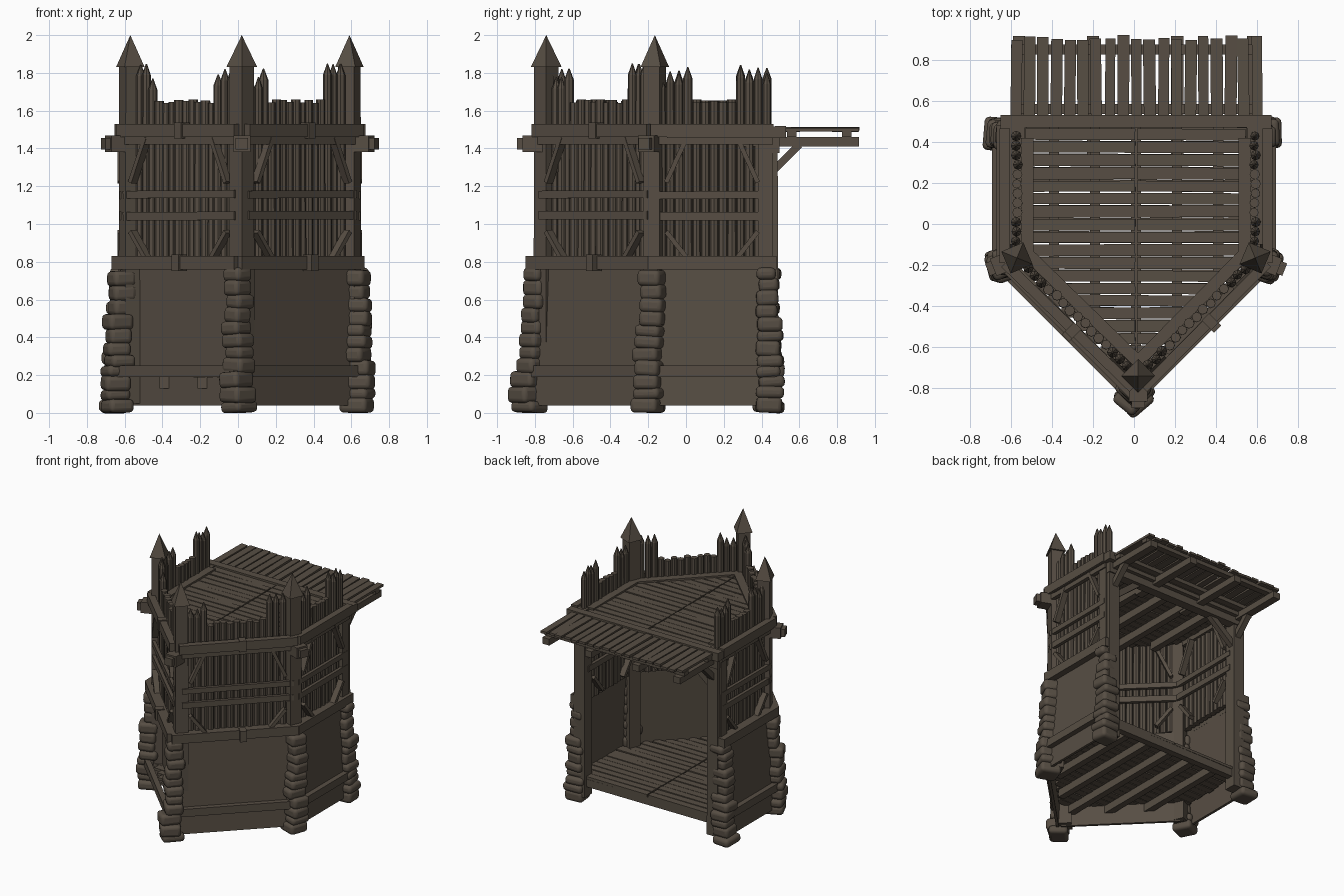
import bpy, bmesh, math, random
from mathutils import Vector as V, Matrix

if "Cube" in bpy.data.objects:
    bpy.data.objects.remove(bpy.data.objects["Cube"])

random.seed(4)
R = random.uniform
wood = bpy.data.materials.new("dark brown wood")
wood.diffuse_color = (0.095, 0.076, 0.057, 1)
wood.use_nodes = True
wood.node_tree.nodes["Principled BSDF"].inputs["Base Color"].default_value = wood.diffuse_color


class Part:
    """Collects solids into one named object."""
    def __init__(self, name):
        self.name, self.bm = name, bmesh.new()

    def beam(self, a, b, w, h, up=(0, 0, 1)):
        a, b = V(a), V(b)
        x = (b - a).normalized()
        y = V(up).cross(x).normalized()
        z = x.cross(y)
        m = Matrix((x * (b - a).length, y * w, z * h)).transposed().to_4x4()
        m.translation = (a + b) / 2
        bmesh.ops.create_cube(self.bm, size=1, matrix=m)

    def cone(self, c, r1, r2, z0, z1, n, rot=0):
        m = Matrix.Translation((c[0], c[1], (z0 + z1) / 2)) @ Matrix.Rotation(rot, 4, 'Z')
        bmesh.ops.create_cone(self.bm, cap_ends=True, segments=n, radius1=r1,
                              radius2=r2, depth=z1 - z0, matrix=m)

    def panel(self, a0, b0, a1, b1, n, t):
        pts = [V(p) for p in (a0, b0, b1, a1)]
        f = [self.bm.verts.new(p) for p in pts]
        k = [self.bm.verts.new(p - n * t) for p in pts]
        self.bm.faces.new(f)
        self.bm.faces.new(k[::-1])
        for i in range(4):
            j = (i + 1) % 4
            self.bm.faces.new((f[j], f[i], k[i], k[j]))

    def done(self, smooth=0):
        bmesh.ops.recalc_face_normals(self.bm, faces=self.bm.faces)
        me = bpy.data.meshes.new(self.name)
        self.bm.to_mesh(me)
        self.bm.free()
        me.materials.append(wood)
        ob = bpy.data.objects.new(self.name, me)
        bpy.context.collection.objects.link(ob)
        if smooth:
            bpy.context.view_layer.objects.active = ob
            ob.select_set(True)
            bpy.ops.object.shade_smooth_by_angle(angle=math.radians(smooth))
            ob.select_set(False)
        return ob


# plan outlines, back left -> front -> back right
def outline(x, yb, ys, yf, cx=0):
    return [V(p) for p in ((cx - x, yb, 0), (cx - x, ys, 0), (cx, yf, 0), (cx + x, ys, 0), (cx + x, yb, 0))]


POST = outline(.58, .44, -.165, -.74, .01)
POST[2].x = .02
FOOT = outline(.66, .47, -.19, -.85)
HEAD = outline(.62, .46, -.18, -.80)
STONE0 = outline(.645, .44, -.2, -.84, -.005)
STONE1 = outline(.62, .43, -.175, -.775, .005)


def at(p, z):
    return V((p.x, p.y, z))


def side(pts, i):
    a, b = pts[i], pts[i + 1]
    d = (b - a).normalized()
    return a, b, d, V((d.y, -d.x, 0))


# rough rounded stone corner piers
p = Part("stone_piers")
for i in range(5):
    z, rot = 0.005, (0, .35, .785, -.35, 0)[i]
    while z < .72:
        t = z / .74
        h = min(R(.05, .08), .765 - z)
        c = STONE0[i].lerp(STONE1[i], t) + V((R(-.012, .012), R(-.012, .012), z + h / 2))
        s = .145 - .04 * t
        m = Matrix.Translation(c) @ Matrix.Rotation(rot + R(-.12, .12), 4, 'Z') @ \
            Matrix.Rotation(R(-.07, .07), 4, 'X') @ \
            Matrix.Diagonal((s + R(-.01, .02), s + R(-.01, .02), h + .008, 1))
        bmesh.ops.create_cube(p.bm, size=1, matrix=m)
        z += h
ob = p.done(60)
b = ob.modifiers.new("rounding", 'BEVEL')
b.width, b.segments = .024, 3

# sloping lower walls; the front left one is set back
p = Part("lower_walls")
for i in range(4):
    a, b, d, n = side(FOOT, i)
    c, e, _, _ = side(HEAD, i)
    if i == 1:
        c, e = [q - n * .06 for q in (c, e)]
        a, b = c, e
    p.panel(at(a, .04), at(b, .04), at(c, .77), at(e, .77), n, .02)
p.done()

# horizontal bands around the base and ring beams around the tower
p = Part("ring_beams")
for i in range(4):
    a, b, d, n = side(FOOT, i)
    p.beam(at(a + n * .012, .22), at(b + n * .012, .22), .04, .06)
    a, b, d, n = side(HEAD, i)
    p.beam(at(a + n * .015 - d * .02, .795), at(b + n * .015 + d * .02, .795), .07, .07)
    a, b, d, n = side(POST, i)
    for off, w, z, h in ((.06, .05, 1.495, .07), (.05, .03, 1.44, .04), (-.05, .06, 1.51, .025)):
        e = off * .4
        p.beam(at(a + n * off - d * e, z), at(b + n * off + d * e, z), w, h)
    m = (a + b) / 2 + d * .03
    for z, off in ((.795, .09), (1.495, .07)):   # clamps at mid span
        if i in (1, 2):
            p.beam(at(m + n * (off - .04), z), at(m + n * (off + .025), z), .05, .085)
p.done()

# corner posts with pointed caps and projecting beam ends
p = Part("corner_posts")
for i, q in enumerate(POST):
    front = 0 < i < 4
    rot = (0, .4, .785, -.4, 0)[i]
    p.cone(q, .068, .064, .05, 1.83 if front else 1.5, 4, rot + math.pi / 4)
    if front:
        p.cone(q, .082, .0, 1.83, 2.0, 4, rot + math.pi / 4)
        o = V(((-.93, -.37, 0), (0, -1, 0), (.93, -.37, 0))[i - 1])
        p.beam(at(q + o * .02, 1.425), at(q + o * .125, 1.425), .09, .085)
        p.beam(at(q + o * .125, 1.425), at(q + o * .155, 1.425), .065, .06)
p.done()

# palisade of pointed stakes, tall beside the posts
p = Part("palisade_stakes")
for i in range(4):
    a, b, d, n = side(POST, i)
    L = (b - a).length
    k = 17 if i in (1, 2) else 13
    for j in range(k):
        s = (j + .5) / k
        if i in (0, 3):     # back end has no tall post, so stakes run to its end
            s = (j + .25) / k if i == 0 else (j + .75) / k
        c = a + d * L * s + n * R(-.006, .006)
        r = L / k * R(.5, .57)
        edge = min(s, 1 - s) * L
        if edge < .19:
            top = R(1.71, 1.79)
            p.cone(c, r, r * .95, .78, top, 8)
            p.cone(c, r * .95, .003, top, top + .06, 8)
        else:
            p.cone(c, r, r * .95, .78, R(1.64, 1.66), 8)
p.done(40)

# rails and diagonal braces on both sides of the palisade
p = Part("rails_and_braces")
for i in range(4):
    a, b, d, n = side(POST, i)
    for off in (.045, -.04):
        for z, h in ((1.045, .045), (1.155, .04)):
            p.beam(at(a + n * off, z + R(-.005, .005)), at(b + n * off, z + R(-.005, .005)), .025, h)
        for base, s in ((a, 1), (b, -1)):
            q = base + n * off
            p.beam(at(q + d * s * .06, 1.22), at(q + d * s * .17, 1.46), .025, .045, n)
            p.beam(at(q + d * s * .06, .96), at(q + d * s * .17, .82), .025, .045, n)
    if i in (0, 3):       # flat boards covering the back corner
        q, s = (a, 1) if i == 0 else (b, -1)
        p.beam(at(q + n * .04 + d * s * .02, .82), at(q + n * .04 + d * s * .02, 1.47), .08, .03, n)
p.done()


# plank floors clipped to the pointed plan, with joists below
def floor(name, z, hw, y0, y1, tip):
    p = Part(name)
    y = y1
    while y - .05 > tip + .05:
        w = R(.058, .066)
        ym = y - w / 2
        half = hw if ym > y0 else hw * (ym - tip) / (y0 - tip)
        for s in (-1, 1):
            p.beam((.01 + s * .004, ym, z + R(-.003, .003)),
                   (.01 + s * (half + R(-.01, .01)), ym + R(-.004, .004), z + R(-.003, .003)), w - .007, .02)
        y -= w
    for x in (-.4, -.2, 0, .2, .4):
        f = tip + (y0 - tip) * abs(x) / hw + .04
        p.beam((x + .01, f, z - .04), (x + .01, y1 - .06, z - .04), .05, .06)
    p.beam((-hw, y1 - .03, z - .04), (hw, y1 - .03, z - .04), .05, .06)
    p.done()


random.seed(9)
floor("ground_floor", .2, .62, -.17, .47, -.80)
random.seed(9)
floor("upper_floor", 1.5, .54, -.15, .53, -.70)

# rear platform: wide edge boards, outrigger beams, struts and planks
p = Part("rear_platform")
for s in (-1, 1):
    p.beam((.01 + s * .6, -.1, 1.485), (.01 + s * .6, .53, 1.485), .12, .06)
p.beam((-.65, .5, 1.49), (.67, .5, 1.49), .06, .06)
p.beam((-.62, .46, 1.415), (.64, .46, 1.415), .07, .08)
for x in (-.56, -.2, .21, .58):
    p.beam((x, .3, 1.435), (x, .915, 1.435), .06, .05)
for x in (-.56, .58):
    p.beam((x, .46, 1.28), (x, .6, 1.42), .045, .04)
    p.beam((x - math.copysign(.02, x), .45, 1.22), (x - math.copysign(.24, x), .45, 1.4), .04, .045)
for y in (.56, .85):
    p.beam((-.6, y, 1.475), (.62, y, 1.475), .05, .03)
for j in range(19):
    x = -.575 + j * .0653
    p.beam((x, .52, 1.5 + R(-.004, .004)), (x + R(-.006, .006), R(.895, .92), 1.5 + R(-.004, .004)),
           R(.048, .06), .018)
p.done()
